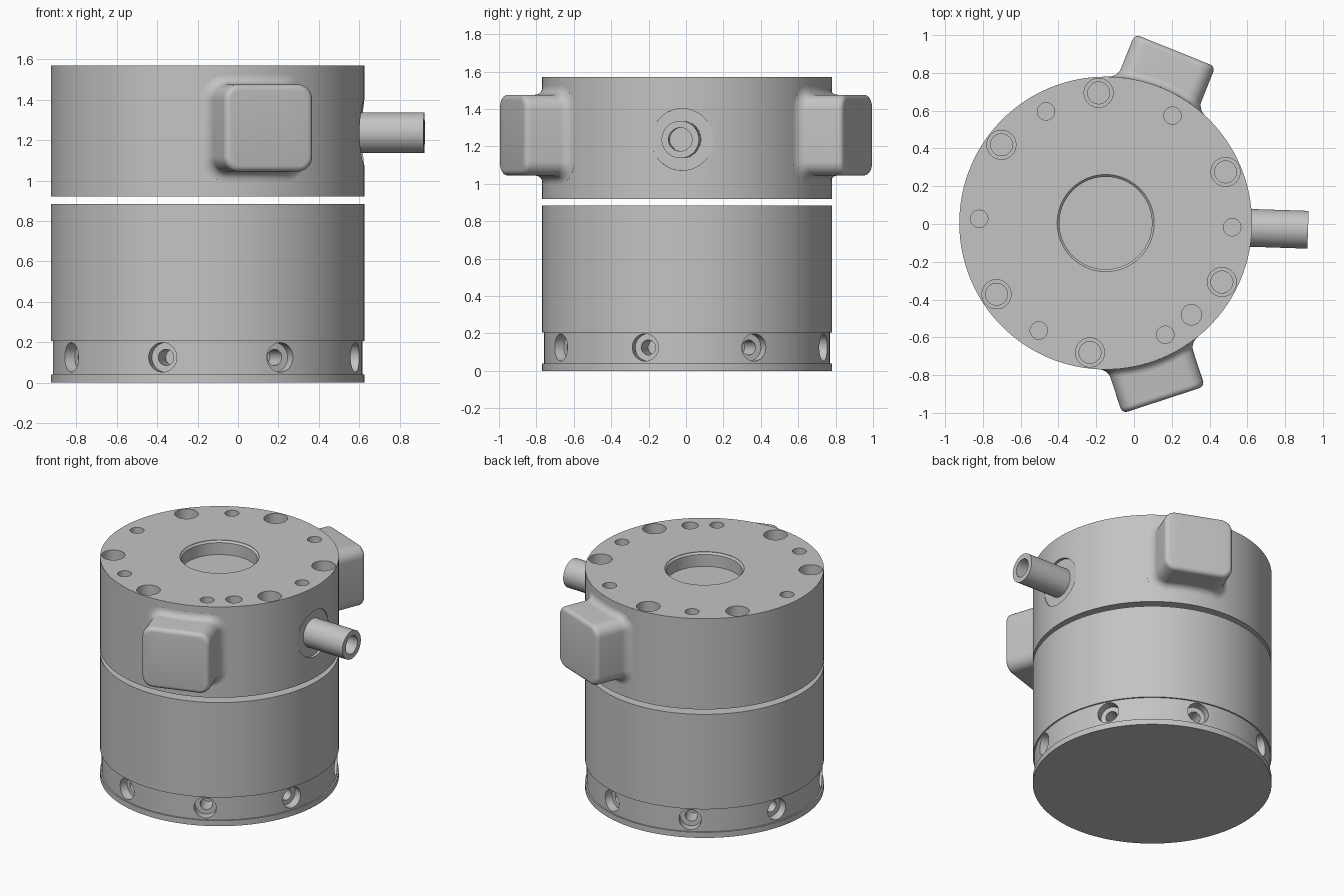
import bpy, bmesh, math
from mathutils import Matrix, Vector

cube = bpy.data.objects.get("Cube")
if cube:
    bpy.data.objects.remove(cube, do_unlink=True)

R = 0.775                       # housing radius
CENTRE = Vector((-0.15, 0.005, 0))
TURN = -1.9                     # small rotation of the whole unit, degrees

grey = bpy.data.materials.new("machined grey")
grey.use_nodes = True
grey.diffuse_color = (0.55, 0.55, 0.55, 1)
grey.node_tree.nodes["Principled BSDF"].inputs["Base Color"].default_value = (0.55, 0.55, 0.55, 1)


def upright(x=0, y=0, z=0):
    return Matrix.Translation(CENTRE + Vector((x, y, z)))


def radial(angle, z):
    """Frame whose local z points outward from the housing axis."""
    return upright(z=z) @ Matrix.Rotation(math.radians(angle), 4, 'Z') @ Matrix.Rotation(math.pi / 2, 4, 'Y')


def lathe(bm, profile, matrix, segs):
    """Revolve (radius, height) points; ends at radius 0 close to a flat cap."""
    rings = []
    for r, h in profile:
        rings.append([bm.verts.new(matrix @ Vector((r * math.cos(2 * math.pi * i / segs),
                                                    r * math.sin(2 * math.pi * i / segs), h)))
                      for i in range(segs)])
    for a, b in zip(rings, rings[1:]):
        for i in range(segs):
            j = (i + 1) % segs
            bm.faces.new((a[i], a[j], b[j], b[i]))
    bm.faces.new(rings[0][::-1])
    bm.faces.new(rings[-1])


def finish(name, bm):
    bmesh.ops.recalc_face_normals(bm, faces=bm.faces)
    mesh = bpy.data.meshes.new(name)
    bm.to_mesh(mesh)
    bm.free()
    ob = bpy.data.objects.new(name, mesh)
    bpy.context.collection.objects.link(ob)
    mesh.materials.append(grey)
    return ob


def activate(ob):
    bpy.ops.object.select_all(action='DESELECT')
    ob.select_set(True)
    bpy.context.view_layer.objects.active = ob


def smooth(ob):
    activate(ob)
    bpy.ops.object.shade_smooth_by_angle(angle=math.radians(28))


def drill(ob, cutter):
    cutter.hide_render = True
    mod = ob.modifiers.new("holes", 'BOOLEAN')
    mod.operation = 'DIFFERENCE'
    mod.solver = 'EXACT'
    mod.object = cutter
    activate(ob)
    bpy.ops.object.modifier_apply(modifier=mod.name)
    bpy.data.objects.remove(cutter, do_unlink=True)


# Lower housing with a foot lip and a slightly recessed band
bm = bmesh.new()
lathe(bm, [(R, 0), (R, 0.04), (R - 0.01, 0.04), (R - 0.01, 0.205), (R, 0.205), (R, 0.885)], upright(), 128)
lower = finish("lower_housing", bm)

# Eight counterbored screw holes around the band
bm = bmesh.new()
for k in range(8):
    lathe(bm, [(0.04, 0.58), (0.04, 0.705), (0.073, 0.705), (0.073, 0.9)],
          radial(-17 + 45 * k, 0.125), 32)
drill(lower, finish("band_hole_cutter", bm))
smooth(lower)

# Upper housing
bm = bmesh.new()
lathe(bm, [(R, 0.92), (R, 1.57)], upright(), 128)
upper = finish("upper_housing", bm)

bm = bmesh.new()
TOP = 1.57
# Central recess with a chamfered rim
lathe(bm, [(0.245, TOP - 0.1), (0.245, TOP - 0.015), (0.257, TOP - 0.003), (0.257, TOP + 0.1)], upright(), 64)


def polar(r, angle):
    a = math.radians(angle + TURN)
    return r * math.cos(a), r * math.sin(a)


# Counterbored bolt holes in three uneven pairs
for k in range(3):
    for offset in (25, -25):
        x, y = polar(0.69, 120 * k + offset)
        lathe(bm, [(0.058, TOP - 0.3), (0.058, TOP - 0.13), (0.077, TOP - 0.13), (0.077, TOP + 0.1)],
              upright(x, y), 32)
# Plain threaded holes plus one extra locating hole
for r, radius, angle in [(0.67, 0.046, 60 * k) for k in range(6)] + [(0.665, 0.054, -45)]:
    x, y = polar(r, angle)
    lathe(bm, [(radius, TOP - 0.15), (radius, TOP + 0.1)], upright(x, y), 32)
# Flat spot face around the cable port
lathe(bm, [(0.165, 0.755), (0.165, 0.9)], radial(TURN, 1.237), 64)
drill(upper, finish("top_hole_cutter", bm))
smooth(upper)

# Hollow cable port
bm = bmesh.new()
lathe(bm, [(0.1, 0.72), (0.1, 1.072), (0.063, 1.072), (0.063, 0.85)], radial(TURN, 1.237), 48)
smooth(finish("cable_port", bm))


# Rounded connector boxes, filleted into the curved housing
def connector(name, angle):
    half_w, half_h, corner, fillet, edge, face = 0.23, 0.216, 0.075, 0.045, 0.03, 0.985
    frame = upright(z=1.26) @ Matrix.Rotation(math.radians(angle), 4, 'Z')

    def outline(grow):
        rad = corner + grow
        pts = []
        for q, (sx, sz) in enumerate([(1, 1), (-1, 1), (-1, -1), (1, -1)]):
            for s in range(9):
                a = math.pi / 2 * (q + s / 8)
                pts.append((sx * (half_w - corner) + rad * math.cos(a),
                            sz * (half_h - corner) + rad * math.sin(a)))
            # extra points so the horizontal sides follow the curve
            if q in (0, 2):
                for s in range(1, 8):
                    pts.append(((half_w - corner) * sx * (1 - s / 4), sz * (half_h + grow)))
        return pts

    bm = bmesh.new()
    rings = []

    def ring(grow, depth, on_body):
        rings.append([bm.verts.new(frame @ Vector((
            (math.sqrt(R * R - t * t) if on_body else 0) + depth, t, h))) for t, h in outline(grow)])

    ring(fillet, -0.03, True)
    for s in range(7):
        a = math.pi / 2 * s / 6
        ring(fillet * (1 - math.sin(a)), fillet * (1 - math.cos(a)), True)
    for s in range(6):
        a = math.pi / 2 * s / 5
        ring(-edge * (1 - math.cos(a)), face - edge + edge * math.sin(a), False)
    n = len(rings[0])
    for a, b in zip(rings, rings[1:]):
        for i in range(n):
            j = (i + 1) % n
            bm.faces.new((a[i], a[j], b[j], b[i]))
    bm.faces.new(rings[-1])
    bm.faces.new(rings[0][::-1])
    smooth(finish(name, bm))


connector("front_connector", -70 + TURN)
connector("back_connector", 70 + TURN)
